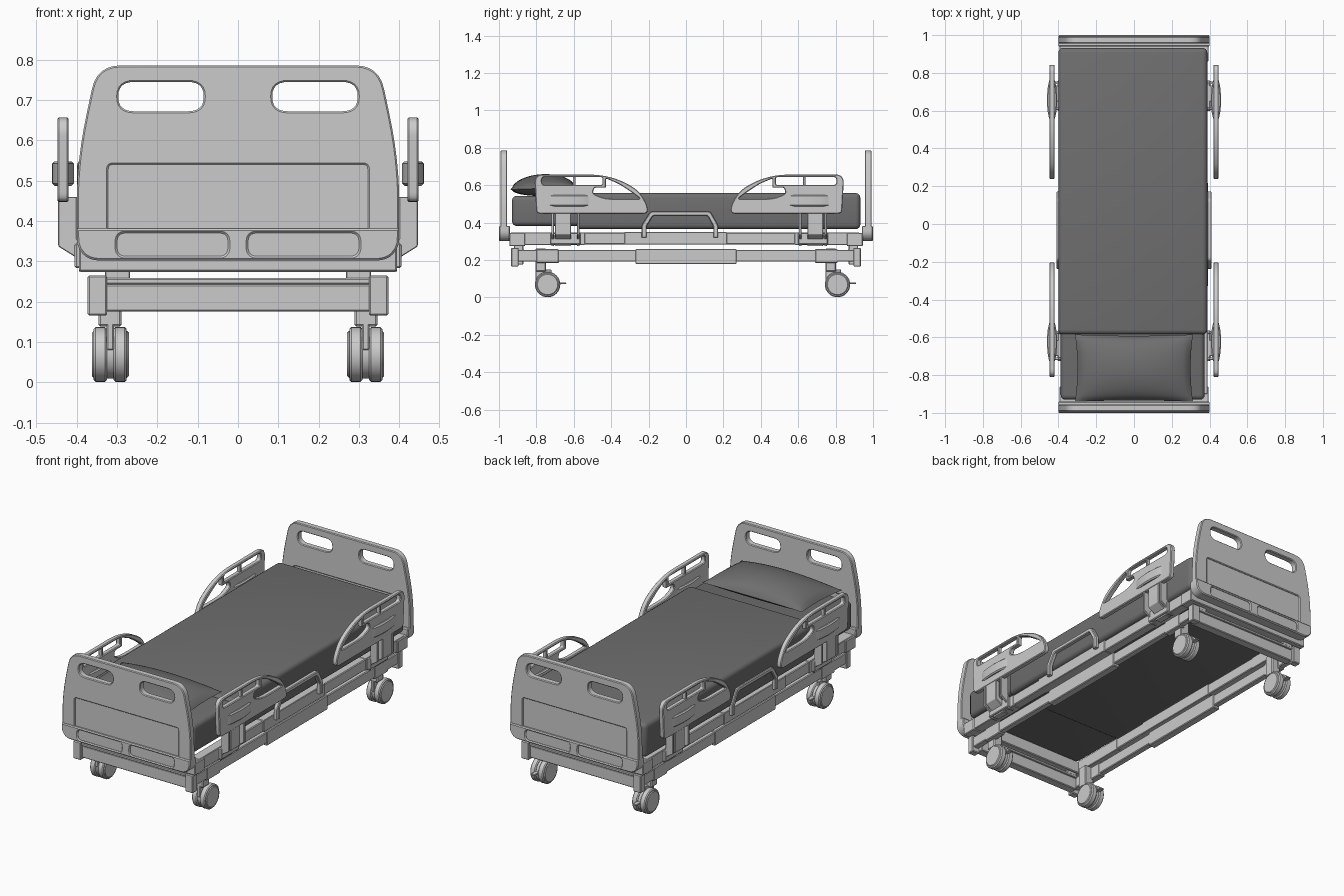
import bpy, bmesh, math
from mathutils import Matrix, Vector

if "Cube" in bpy.data.objects:
    bpy.data.objects.remove(bpy.data.objects["Cube"])

dark = bpy.data.materials.new("bedding_grey")
dark.diffuse_color = (0.16, 0.16, 0.16, 1)
dark.use_nodes = True
dark.node_tree.nodes["Principled BSDF"].inputs["Base Color"].default_value = dark.diffuse_color

# Profile planes: local (a, b, extrusion) -> world axes
PLANES = {"front": Matrix(((1, 0, 0, 0), (0, 0, -1, 0), (0, 1, 0, 0), (0, 0, 0, 1))),
          "side": Matrix(((0, 0, 1, 0), (1, 0, 0, 0), (0, 1, 0, 0), (0, 0, 0, 1))),
          "top": Matrix.Identity(4)}
AXIS = {"front": Vector((0, 1, 0)), "side": Vector((1, 0, 0)), "top": Vector((0, 0, 1))}
# Reflection that turns a head-half part into its foot-half twin
TO_FOOT = Matrix.Translation((0, .034, 0)) @ Matrix.Diagonal((1, -1, 1, 1))


def finish(name, bm, mat=None, angle=26):
    bmesh.ops.recalc_face_normals(bm, faces=bm.faces)
    me = bpy.data.meshes.new(name)
    bm.to_mesh(me)
    bm.free()
    ob = bpy.data.objects.new(name, me)
    bpy.context.collection.objects.link(ob)
    if mat:
        me.materials.append(mat)
    bpy.ops.object.select_all(action="DESELECT")
    ob.select_set(True)
    bpy.context.view_layer.objects.active = ob
    bpy.ops.object.shade_smooth_by_angle(angle=math.radians(angle))
    return ob


def box(name, x, y, z, bevel=0.004, seg=1, mat=None):
    bm = bmesh.new()
    size = [abs(r[1] - r[0]) for r in (x, y, z)]
    mid = [(r[1] + r[0]) / 2 for r in (x, y, z)]
    bmesh.ops.create_cube(bm, size=1, matrix=Matrix.Translation(mid) @ Matrix.Diagonal((*size, 1)))
    if bevel:
        bmesh.ops.bevel(bm, geom=bm.edges[:], offset=bevel, segments=seg, affect="EDGES", profile=0.5)
    return finish(name, bm, mat)


def disc(name, x, y, z, r, bevel=0.006):
    bm = bmesh.new()
    m = Matrix.Translation(((x[0] + x[1]) / 2, y, z)) @ Matrix.Rotation(math.pi / 2, 4, "Y")
    bmesh.ops.create_cone(bm, cap_ends=True, segments=32, radius1=r, radius2=r, depth=abs(x[1] - x[0]), matrix=m)
    rims = [e for e in bm.edges if any(len(f.verts) > 4 for f in e.link_faces)]
    bmesh.ops.bevel(bm, geom=rims, offset=bevel, segments=1, affect="EDGES", profile=0.5)
    return finish(name, bm)


def rounded(pts, n=6):
    out = []
    for i, (x, y, r) in enumerate(pts):
        p = Vector((x, y))
        a, b = Vector(pts[i - 1][:2]) - p, Vector(pts[(i + 1) % len(pts)][:2]) - p
        if r <= 0:
            out.append(p)
            continue
        a, b = p + a.normalized() * min(r, a.length * .48), p + b.normalized() * min(r, b.length * .48)
        for k in range(n + 1):
            t = k / n
            out.append(a * (1 - t) ** 2 + p * 2 * t * (1 - t) + b * t * t)
    return out


def rect(a0, a1, b0, b1, r):
    return [(a0, b0, r), (a1, b0, r), (a1, b1, r), (a0, b1, r)]


def plate(name, plane, loops, lo, hi, bevel=0.004, after=None):
    """Extruded outline with chamfered edges; later loops are holes."""
    cu = bpy.data.curves.new(name, "CURVE")
    cu.dimensions, cu.fill_mode = "2D", "BOTH"
    for loop in loops:
        pts = rounded(loop)
        sp = cu.splines.new("POLY")
        sp.points.add(len(pts) - 1)
        for q, p in zip(sp.points, pts):
            q.co = (p.x, p.y, 0, 1)
        sp.use_cyclic_u = True
    cu.extrude = abs(hi - lo) / 2 - bevel
    cu.bevel_depth, cu.bevel_resolution, cu.offset = bevel, 0, -bevel
    tmp = bpy.data.objects.new("tmp", cu)
    bpy.context.collection.objects.link(tmp)
    me = bpy.data.meshes.new_from_object(tmp.evaluated_get(bpy.context.evaluated_depsgraph_get()))
    bpy.data.objects.remove(tmp)
    bm = bmesh.new()
    bm.from_mesh(me)
    bmesh.ops.remove_doubles(bm, verts=bm.verts, dist=1e-5)
    bm.transform(Matrix.Translation(AXIS[plane] * (lo + hi) / 2) @ PLANES[plane])
    if after:
        bm.transform(after)
    return finish(name, bm)


# Head and foot boards with grip slots, inset panel and thick bumper
outline = [(-.37, .302, .03), (.37, .302, .03), (.40, .335, .03), (.40, .55, .12), (.35, .786, .06),
           (-.35, .786, .06), (-.40, .55, .12), (-.40, .335, .03)]
for s, end in ((-1, "head"), (1, "foot")):
    slots = [rect(.085, .297, .672, .745, .04), rect(-.297, -.085, .672, .745, .04)]
    plate(end + "_board", "front", [outline, *slots, rect(-.322, .322, .36, .54, .012)], s * .956, s * .992, .004)
    box(end + "_board_inset", (-.325, .325), (s * .963, s * .985), (.355, .545), 0)
    plate(end + "_bumper", "front",
          [[(-.37, .302, .03), (.37, .302, .03), (.40, .335, .03), (.40, .381, .004), (-.40, .381, .004),
            (-.40, .335, .03)], rect(.025, .30, .313, .37, .022), rect(-.30, -.025, .313, .37, .022)],
          s * .94, s * 1.0, .005)
    box(end + "_bumper_core", (-.37, .37), (s * .948, s * .992), (.31, .372), 0)
    # End members of both frames
    box(end + "_upper_crossbar", (-.395, .395), (s * .86, s * .945), (.274, .345))
    box(end + "_lower_crossbar", (-.33, .33), (s * .87, s * .92), (.175, .243))
    box(end + "_lower_ridge", (-.33, .33), (s * .865, s * .925), (.243, .258), .003)
    for sx in (-1, 1):
        box(end + "_corner_post", (sx * .325, sx * .373), (s * .895, s * .935), (.165, .265))
        box(end + "_frame_pad", (sx * .268, sx * .33), (s * .87, s * .92), (.25, .277), .003)

# Side-rail profile, head half
rail = [(-.775, .447, .03), (-.80, .452, .02), (-.81, .63, .02), (-.79, .657, .025), (-.46, .657, .07),
        (-.35, .628, .06), (-.25, .57, .05), (-.205, .49, .03), (-.205, .447, .025)]
strip = [(-.77, .602, .015), (-.77, .643, .015), (-.447, .643, .008), (-.447, .602, .008)]
grip = [(-.428, .636, .008), (-.36, .608, .03), (-.28, .555, .03), (-.245, .527, .012), (-.43, .527, .05),
        (-.50, .555, .02), (-.49, .587, .01), (-.428, .587, .005)]


def arm(x, sx):
    """Cranked swing-arm profile with inner face at x."""
    return [(sx * a, b, r) for a, b, r in
            [(x, .46, 0), (.446, .46, 0), (.446, .337, .004), (.395, .305, .004), (.395, .275, 0),
             (.36, .275, 0), (.36, .325, 0), (x, .355, .004)]]


for sx in (-1, 1):
    side = "right" if sx > 0 else "left"
    for end, after in (("head", None), ("foot", TO_FOOT)):
        fy = (lambda y: y) if end == "head" else (lambda y: .034 - y)
        name = f"{end}_{side}_"
        plate(name + "rail", "side", [rail, strip, grip], sx * .42, sx * .448, .004, after)
        box(name + "rail_divider", (sx * .423, sx * .445), (fy(-.605), fy(-.592)), (.597, .65), .002)
        # Lens-shaped control pod through the rail
        pod = [(.434, -.765, .01), (.455, -.71, .03), (.463, -.62, .08), (.455, -.54, .03), (.434, -.485, .01),
               (.413, -.54, .03), (.405, -.62, .08), (.413, -.71, .03)]
        plate(name + "pod", "top", [[(sx * x, y, r) for x, y, r in pod]], .487, .548, .006, after)
        # Swing arm: main arm, two cheeks, pivot block
        plate(name + "rail_arm", "front", [arm(.42, sx)], -.70, -.615, .003, after)
        for y in (-.72, -.583):
            plate(name + "rail_cheek", "front", [arm(.40, sx)], y, y + .014, .002, after)
        box(name + "pivot", (sx * .375, sx * .405), (fy(-.725), fy(-.565)), (.283, .345), .004)

    # Upper frame side beams with stepped sleeves
    box(side + "_upper_beam", (sx * .335, sx * .387), (-.94, .93), (.284, .346))
    box(side + "_upper_sleeve", (sx * .333, sx * .391), (-.33, .22), (.282, .349), .003)
    for y0, y1 in ((-.90, -.54), (.58, .90)):
        box(side + "_upper_end_sleeve", (sx * .334, sx * .389), (y0, y1), (.28, .348), .003)
    # Lower frame side beams
    box(side + "_lower_beam", (sx * .33, sx * .366), (-.90, .90), (.192, .254))
    box(side + "_lower_sleeve", (sx * .326, sx * .37), (-.27, .27), (.178, .26))
    for y in (-.74, .75):
        box(side + "_lower_joint", (sx * .328, sx * .368), (y - .06, y + .06), (.184, .258))

    # Bent hand bar beside the mattress
    bar = [(-.237, .32, 0), (-.237, .385, .01), (-.19, .46, .015), (.13, .46, .015), (.172, .385, .01), (.172, .32, 0),
           (.146, .32, 0), (.146, .38, .01), (.116, .437, .01), (-.176, .437, .01), (-.211, .38, .01), (-.211, .32, 0)]
    plate(side + "_hand_bar", "side", [bar], sx * .387, sx * .411, .004)

    # Twin-wheel casters with inner shield and brake pedal
    for cy in (-.74, .81):
        n = f"{side}_{'head' if cy < 0 else 'foot'}_"
        for x0, x1 in ((.276, .309), (.325, .358)):
            disc(n + "wheel", (sx * x0, sx * x1), cy, .069, .068, .005)
        for x0, x1 in ((.271, .3), (.335, .362)):
            disc(n + "hub", (sx * x0, sx * x1), cy, .069, .058, .004)
        disc(n + "shield", (sx * .303, sx * .331), cy, .069, .06, .003)
        box(n + "fork", (sx * .308, sx * .326), (cy - .065, cy + .02), (.08, .15), .003)
        box(n + "stem", (sx * .289, sx * .346), (cy - .065, cy - .008), (.138, .262), .005)
        box(n + "pedal", (sx * .305, sx * .329), (cy, cy + .1), (.072, .08), .002)

# Mattress and blanket
box("mattress", (-.388, .374), (-.93, .91), (.382, .543), .025, 4, dark)
box("blanket", (-.40, .388), (-.585, .932), (.365, .558), .025, 4, dark)

# Pillow: two puffed sheets joined at the seam
bm = bmesh.new()
for top in (1, 0):
    g = bmesh.ops.create_grid(bm, x_segments=32, y_segments=24, size=1)["verts"]
    for v in g:
        u, w = v.co.x, v.co.y
        t = max(0, (1 - u * u) * (1 - w * w)) ** .55
        x = .312 * u * (1 - .04 * (1 - w * w))
        y = -.763 + .178 * w * (1 - .04 * (1 - u * u))
        v.co = (x, y, .583 + .006 * w + (.076 if top else -.04) * t)
bmesh.ops.remove_doubles(bm, verts=bm.verts, dist=1e-5)
finish("pillow", bm, dark, 40)
